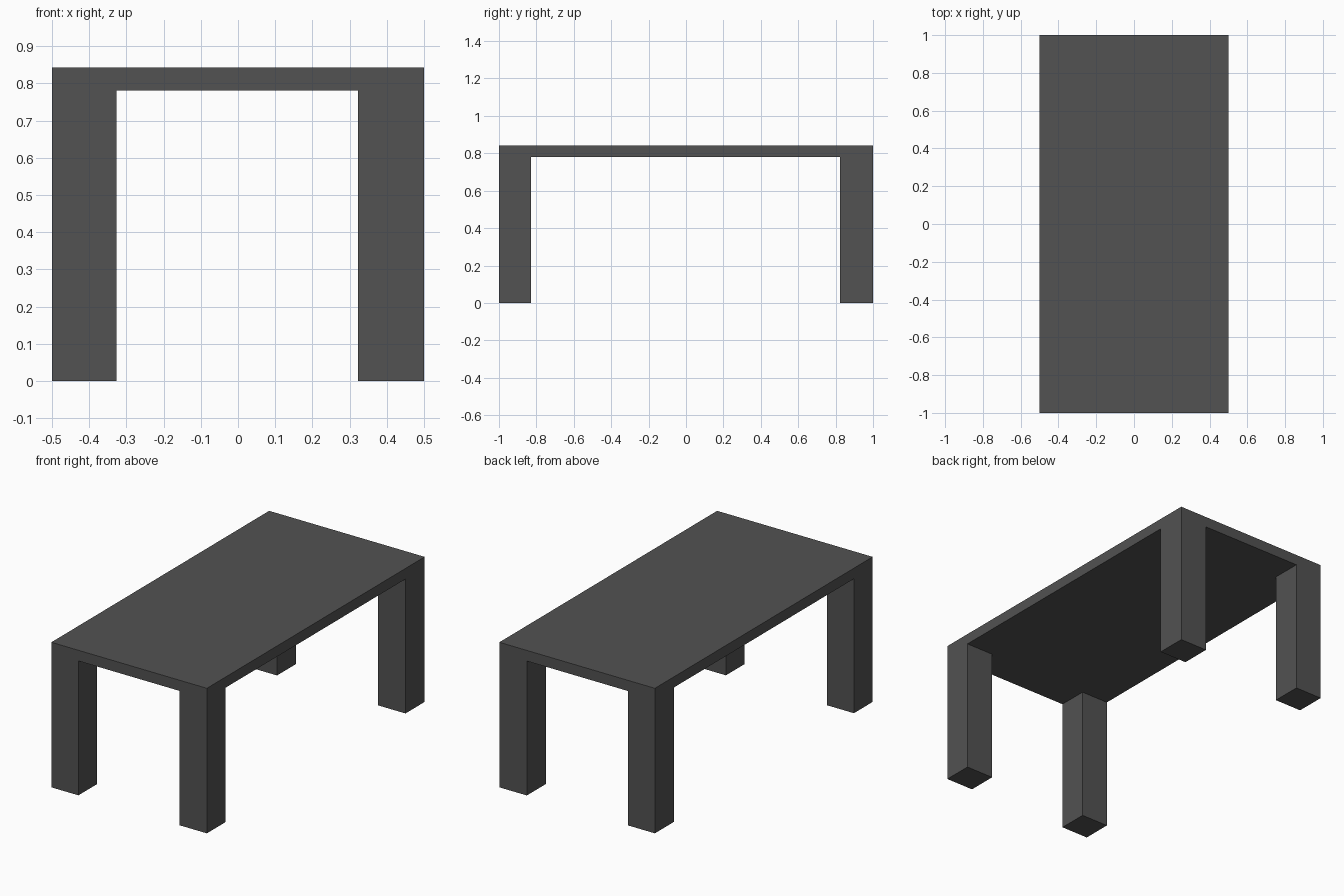
import bpy
import bmesh
from mathutils import Matrix, Vector

if "Cube" in bpy.data.objects:
    bpy.data.objects.remove(bpy.data.objects["Cube"])

# Overall sizes
HALF_X, HALF_Y = 0.5, 1.0
TOP_Z, UNDER_Z = 0.843, 0.781

charcoal = bpy.data.materials.new("charcoal_grey")
charcoal.diffuse_color = (0.085, 0.085, 0.085, 1.0)
charcoal.use_nodes = True
charcoal.node_tree.nodes["Principled BSDF"].inputs["Base Color"].default_value = charcoal.diffuse_color


def box(name, lo, hi, open_top=False):
    """Flat-faced box between two corners, optionally without its top face."""
    lo, hi = Vector(lo), Vector(hi)
    size = hi - lo
    bm = bmesh.new()
    bmesh.ops.create_cube(
        bm, size=1.0,
        matrix=Matrix.Translation((lo + hi) / 2) @ Matrix.Diagonal((*size, 1.0)))
    if open_top:
        bm.normal_update()
        caps = [f for f in bm.faces if f.normal.z > 0.9]
        bmesh.ops.delete(bm, geom=caps, context='FACES_ONLY')
    mesh = bpy.data.meshes.new(name)
    bm.to_mesh(mesh)
    bm.free()
    mesh.materials.append(charcoal)
    obj = bpy.data.objects.new(name, mesh)
    bpy.context.collection.objects.link(obj)
    return obj


# Tabletop slab
box("tabletop", (-HALF_X, -HALF_Y, UNDER_Z), (HALF_X, HALF_Y, TOP_Z))

# Four square legs, flush with the tabletop corners
x_spans = {"left": (-HALF_X, -0.326), "right": (0.323, HALF_X)}
y_spans = {"front": (-HALF_Y, -0.828), "back": (0.824, HALF_Y)}
for y_name, (y0, y1) in y_spans.items():
    for x_name, (x0, x1) in x_spans.items():
        box(f"{y_name}_{x_name}_leg", (x0, y0, 0.0), (x1, y1, UNDER_Z), open_top=True)
